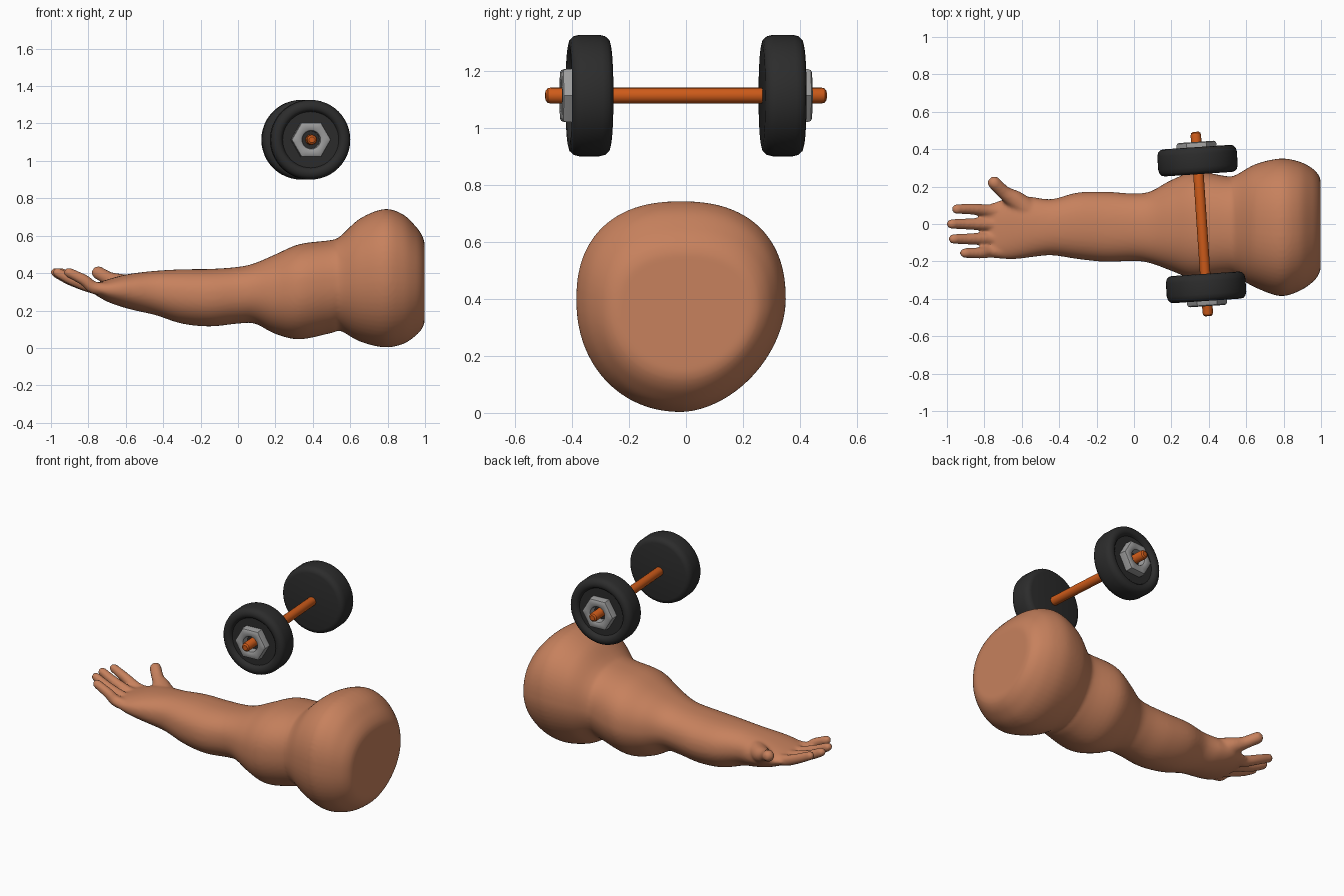
import bpy, bmesh, math
from mathutils import Vector, Matrix

if "Cube" in bpy.data.objects:
    bpy.data.objects.remove(bpy.data.objects["Cube"])


def material(name, rgb):
    m = bpy.data.materials.new(name)
    m.diffuse_color = (*rgb, 1)
    m.use_nodes = True
    m.node_tree.nodes["Principled BSDF"].inputs["Base Color"].default_value = m.diffuse_color
    return m


SKIN = material("skin", (0.57, 0.22, 0.11))
ORANGE = material("orange_bar", (0.62, 0.105, 0.01))
BLACK = material("black_rubber", (0.025, 0.025, 0.025))
STEEL = material("grey_steel", (0.33, 0.33, 0.33))


def finish(bm, name, mat, angle=None):
    bmesh.ops.recalc_face_normals(bm, faces=bm.faces[:])
    me = bpy.data.meshes.new(name)
    bm.to_mesh(me)
    bm.free()
    me.materials.append(mat)
    ob = bpy.data.objects.new(name, me)
    bpy.context.collection.objects.link(ob)
    if angle:
        bpy.context.view_layer.objects.active = ob
        ob.select_set(True)
        bpy.ops.object.shade_smooth_by_angle(angle=math.radians(angle))
        ob.select_set(False)
    return ob


def catmull(points, steps):
    """Smooth run through a list of equal-length tuples."""
    p = [points[0]] + list(points) + [points[-1]]
    out = []
    for i in range(1, len(p) - 2):
        for k in range(steps):
            t = k / steps
            out.append([0.5 * (2 * b + (c - a) * t + (2 * a - 5 * b + 4 * c - d) * t * t
                               + (3 * b - a - 3 * c + d) * t ** 3)
                        for a, b, c, d in zip(*p[i - 1:i + 3])])
    return out + [list(points[-1])]


def skin_rings(bm, rings, closed=False):
    n = len(rings[0])
    pairs = list(zip(rings, rings[1:]))
    if closed:
        pairs.append((rings[-1], rings[0]))
    for a, b in pairs:
        for i in range(n):
            j = (i + 1) % n
            bm.faces.new((a[i], a[j], b[j], b[i]))
    if not closed:
        bm.faces.new(rings[0])
        bm.faces.new(rings[-1])


# Arm sections: x, y min, y max, z min, z max
sections = [
    (0.998, -0.24, 0.235, 0.14, 0.56), (0.985, -0.275, 0.265, 0.105, 0.60),
    (0.95, -0.315, 0.30, 0.065, 0.65), (0.88, -0.36, 0.335, 0.02, 0.715),
    (0.78, -0.385, 0.35, 0.003, 0.742), (0.65, -0.34, 0.32, 0.035, 0.69),
    (0.55, -0.285, 0.265, 0.09, 0.60), (0.50, -0.28, 0.255, 0.08, 0.577),
    (0.33, -0.295, 0.28, 0.046, 0.555), (0.20, -0.25, 0.235, 0.075, 0.50),
    (0.09, -0.21, 0.175, 0.13, 0.453), (0.0, -0.197, 0.163, 0.13, 0.433),
    (-0.15, -0.202, 0.172, 0.115, 0.422), (-0.30, -0.187, 0.168, 0.13, 0.42),
    (-0.44, -0.167, 0.133, 0.175, 0.412), (-0.55, -0.177, 0.145, 0.20, 0.40),
    (-0.63, -0.187, 0.15, 0.222, 0.385), (-0.70, -0.187, 0.13, 0.248, 0.365),
    (-0.765, -0.18, 0.11, 0.285, 0.345)]

bm = bmesh.new()
rings = []
for x, y0, y1, z0, z1 in catmull(sections, 5):
    yc, zc, ring = (y0 + y1) / 2, z0 + (z1 - z0) * 0.53, []
    for i in range(64):
        c, s = math.cos(math.tau * i / 64), math.sin(math.tau * i / 64)
        # fuller above, leaner at the lower back
        n = 2.35 if s > 0 else (1.8 if c > 0 else 2.1)
        y = yc + (y1 - y0) / 2 * math.copysign(abs(c) ** (2 / n), c)
        z = zc + (z1 - zc if s > 0 else zc - z0) * math.copysign(abs(s) ** (2 / n), s)
        ring.append(bm.verts.new((x, y, z)))
    rings.append(ring)
skin_rings(bm, rings)


# Digits: chains of overlapping balls, x y z radius
def digit(points):
    for x, y, z, r in catmull(points, 8):
        bmesh.ops.create_uvsphere(bm, u_segments=16, v_segments=10, radius=r,
                                  matrix=Matrix.Translation((x, y, z)))


for y, tip in ((0.08, -0.975), (0.0, -1.002), (-0.08, -0.992), (-0.155, -0.932)):
    base = y * 0.93 - 0.003
    digit([(-0.68, base, 0.315, 0.034), (-0.77, base, 0.322, 0.034),
           (tip + 0.11, y, 0.362, 0.031), (tip + 0.027, y, 0.403, 0.027)])
digit([(-0.56, 0.07, 0.33, 0.06), (-0.63, 0.125, 0.345, 0.052),
       (-0.69, 0.165, 0.37, 0.038), (-0.747, 0.22, 0.402, 0.036)])

# Fuse palm, digits and arm into one smooth surface
arm = finish(bm, "arm", SKIN)
rm = arm.modifiers.new("fuse", 'REMESH')
rm.mode = 'VOXEL'
rm.voxel_size = 0.01
rm.use_smooth_shade = True
sm = arm.modifiers.new("soften", 'SMOOTH')
sm.factor = 0.5
sm.iterations = 6

# Dumbbell frame: local z runs along the bar
MID = Vector((0.3625, 0, 1.113))
AXIS = Vector((-0.066, 0.98, 0)).normalized()
SIDE = AXIS.cross(Vector((0, 0, 1)))


def hexagon(a):
    return math.cos(math.pi / 6) / math.cos(a % (math.pi / 3) - math.pi / 6)


def lathe(name, profile, mat, seg, direction=1, closed=False, shape=None):
    """Spin (radius, distance, shaped) points about the bar."""
    bm = bmesh.new()
    rings = []
    for r, d, shaped in profile:
        ring = []
        for i in range(seg):
            a = math.tau * i / seg
            k = r * (shape(a) if shape and shaped else 1)
            ring.append(bm.verts.new(MID + AXIS * d * direction + SIDE * k * math.cos(a)
                                     + Vector((0, 0, k * math.sin(a)))))
        rings.append(ring)
    skin_rings(bm, rings, closed)
    return finish(bm, name, mat, 35)


lathe("bar", [(0.016, -0.494, 0), (0.025, -0.487, 0), (0.028, -0.475, 0),
              (0.028, 0.475, 0), (0.025, 0.487, 0), (0.016, 0.494, 0)], ORANGE, 16)

weight = [(0.180, 0.267, 0), (0.196, 0.271, 0), (0.208, 0.284, 0), (0.213, 0.305, 0),
          (0.213, 0.375, 0), (0.208, 0.395, 0), (0.196, 0.408, 0), (0.180, 0.412, 0),
          (0.165, 0.410, 0), (0.156, 0.402, 0), (0.150, 0.390, 0), (0.02, 0.390, 0)]
nut = [(0.107, 0.385, 1), (0.107, 0.425, 1), (0.103, 0.435, 1), (0.093, 0.440, 1),
       (0.058, 0.440, 0), (0.050, 0.435, 0), (0.046, 0.425, 0), (0.046, 0.385, 0)]
for end, direction in (("front", -1), ("back", 1)):
    lathe(end + "_weight", weight, BLACK, 48, direction)
    lathe(end + "_nut", nut, STEEL, 48, direction, True, hexagon)
